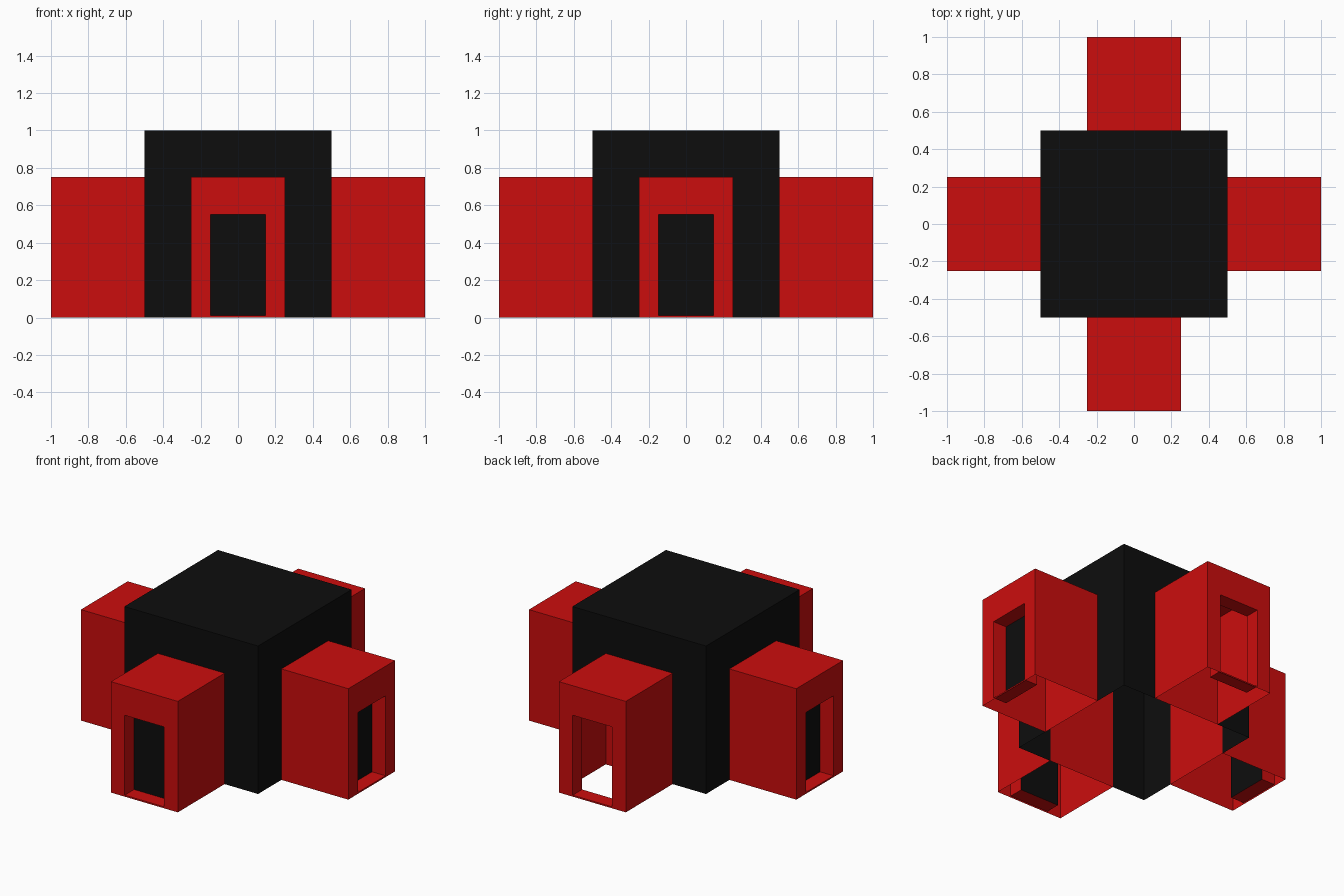
import bpy, bmesh, math
from mathutils import Matrix

if "Cube" in bpy.data.objects:
    bpy.data.objects.remove(bpy.data.objects["Cube"], do_unlink=True)


def material(name, rgb):
    mat = bpy.data.materials.new(name)
    mat.use_nodes = True
    color = (*rgb, 1)
    mat.diffuse_color = color
    mat.node_tree.nodes["Principled BSDF"].inputs["Base Color"].default_value = color
    return mat


RED = material("red", (0.6, 0.004, 0.004))
BLACK = material("black", (0.004, 0.004, 0.004))

HALL, HALL_H = 0.5, 1.0        # half width and height of the central hall
WING, WING_H = 0.25, 0.75      # half width and height of each wing
DOOR, DOOR_LO, DOOR_HI = 0.147, 0.01, 0.55
TIP, RECESS = 1.0, 0.1         # wing reach and doorway depth


def finish(bm, name, mat, turn=0):
    mesh = bpy.data.meshes.new(name)
    bm.transform(Matrix.Rotation(turn, 4, "Z"))
    bm.to_mesh(mesh)
    bm.free()
    mesh.materials.append(mat)
    obj = bpy.data.objects.new(name, mesh)
    bpy.context.collection.objects.link(obj)
    return obj


def rectangle(bm, half, low, high, y):
    corners = ((-half, low), (half, low), (half, high), (-half, high))
    return [bm.verts.new((x, y, z)) for x, z in corners]


def bridge(bm, a, b, sides=range(4)):
    for i in sides:
        j = (i + 1) % 4
        bm.faces.new((a[i], a[j], b[j], b[i]))


# Central hall: four walls with an opening for each wing, a roof, open below
bm = bmesh.new()
arch = [(-HALL, 0), (-WING, 0), (-WING, WING_H), (WING, WING_H),
        (WING, 0), (HALL, 0), (HALL, HALL_H), (-HALL, HALL_H)]
for k in range(4):
    spin = Matrix.Rotation(k * math.pi / 2, 4, "Z")
    wall = [bm.verts.new((x, -HALL, z)) for x, z in arch]
    bm.faces.new(wall)
    bmesh.ops.transform(bm, matrix=spin, verts=wall)
bm.faces.new([bm.verts.new((x, y, HALL_H)) for x, y in
              ((-HALL, -HALL), (HALL, -HALL), (HALL, HALL), (-HALL, HALL))])
bmesh.ops.remove_doubles(bm, verts=bm.verts, dist=0.0001)
finish(bm, "central_hall", BLACK)

# Wings: hollow, open below, with a recessed doorway; the back one has no door
for k, side in enumerate(("front", "right", "back", "left")):
    # Counter-clockwise from the front, the +x wing is the model's left
    label = {"right": "left", "left": "right"}.get(side, side)
    turn = k * math.pi / 2
    bm = bmesh.new()
    inner = rectangle(bm, WING, 0, WING_H, -HALL)
    outer = rectangle(bm, WING, 0, WING_H, -TIP)
    frame = rectangle(bm, DOOR, DOOR_LO, DOOR_HI, -TIP)
    reveal = rectangle(bm, DOOR, DOOR_LO, DOOR_HI, -TIP + RECESS)
    bm.faces.new(inner[::-1])
    bridge(bm, inner, outer, (1, 2, 3))
    bridge(bm, outer, frame)
    bridge(bm, frame, reveal)
    finish(bm, label + "_wing", RED, turn)
    if side != "back":
        bm = bmesh.new()
        bm.faces.new(rectangle(bm, DOOR, DOOR_LO, DOOR_HI, -TIP + RECESS))
        finish(bm, label + "_door", BLACK, turn)
